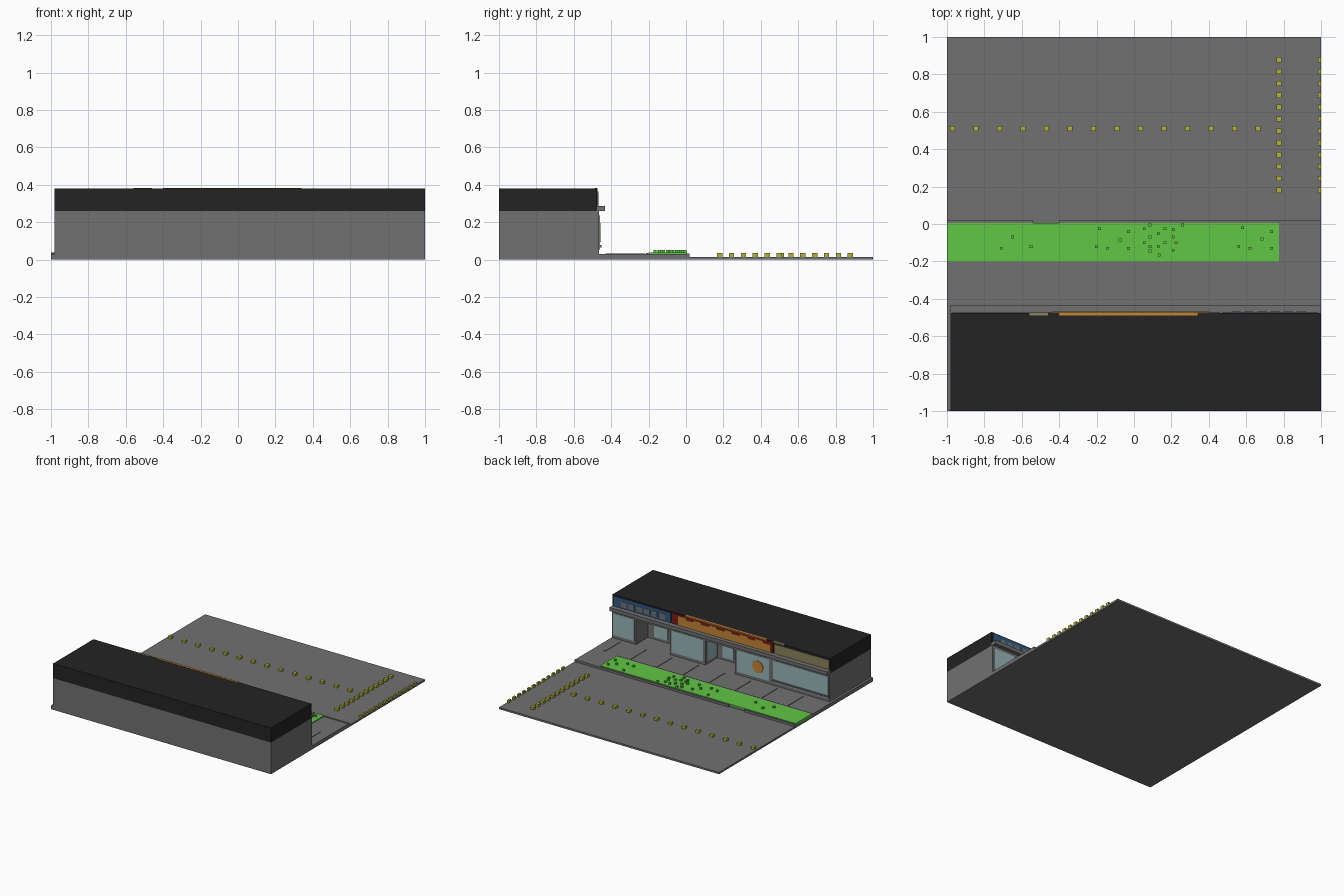
import bpy, bmesh, math


def colour(name, r, g, b):
    m = bpy.data.materials.new(name)
    m.diffuse_color = (r, g, b, 1)
    return m


GREY = colour("concrete_grey", 0.165, 0.165, 0.165)
BLACK = colour("roof_black", 0.017, 0.017, 0.017)
GREEN = colour("grass_green", 0.12, 0.57, 0.06)
YELLOW = colour("road_yellow", 0.46, 0.46, 0.035)
GLASS = colour("pale_glass", 0.32, 0.47, 0.48)
BLUE = colour("sign_blue", 0.03, 0.10, 0.23)
RED = colour("sign_red", 0.19, 0.012, 0.01)
ORANGE = colour("sign_orange", 0.55, 0.24, 0.035)
TAN = colour("sign_tan", 0.25, 0.23, 0.11)


def boxes(name, mat, ranges):
    """One object made of boxes, each given as x0, x1, y0, y1, z0, z1."""
    bm = bmesh.new()
    for x0, x1, y0, y1, z0, z1 in ranges:
        vs = bmesh.ops.create_cube(bm, size=1)["verts"]
        for v in vs:
            v.co = ((x0 + x1) / 2 + v.co.x * (x1 - x0),
                    (y0 + y1) / 2 + v.co.y * (y1 - y0),
                    (z0 + z1) / 2 + v.co.z * (z1 - z0))
    me = bpy.data.meshes.new(name)
    bm.to_mesh(me)
    bm.free()
    me.materials.append(mat)
    ob = bpy.data.objects.new(name, me)
    bpy.context.collection.objects.link(ob)
    return ob


# Ground: road, raised pavement, kerbs and parking dividers
boxes("road", GREY, [(-1, 1, 0.005, 1, 0, 0.015)])
boxes("pavement", GREY, [(-1, 1, -1, 0.005, 0, 0.03)])
boxes("kerbs", GREY, [(-1, -0.54, 0.005, 0.018, 0, 0.033),
                      (-0.4, 1, 0.005, 0.018, 0, 0.033),
                      (-1, 0.775, -0.215, -0.2, 0.02, 0.036)])
boxes("parking_dividers", GREY,
      [(x - 0.008, x + 0.008, -0.43, -0.22 if x < 0.9 else -0.235, 0.02, 0.034)
       for x in [-0.76 + 0.238 * i for i in range(8)]])

# Yellow road markers: one row and two columns
S = 0.014
marks = [(x - S, x + S, 0.51 - S, 0.51 + S, 0.01, 0.035)
         for x in [-0.97 + 0.1256 * i for i in range(14)]]
for i in range(12):
    y = 0.18 + 0.0635 * i
    marks.append((0.775 - S, 0.775 + S, y - S, y + S, 0.01, 0.035))
    marks.append((0.985, 1, y - S, y + S, 0.01, 0.035))
boxes("road_markers", YELLOW, marks)

# Lawn with scattered tufts
boxes("lawn", GREEN, [(-1, 0.775, -0.2, 0.005, 0.02, 0.037)])
tufts = [(-.71, -.13), (-.65, -.07), (-.55, -.12), (-.2, -.12), (-.185, -.025),
         (-.14, -.13), (-.075, -.085), (-.03, -.04), (-.03, -.13), (.055, -.025),
         (.055, -.1), (.085, -.005), (.085, -.07), (.085, -.12), (.085, -.145),
         (.13, -.05), (.13, -.12), (.135, -.165), (.165, -.025), (.165, -.1),
         (.21, -.07), (.21, -.03), (.21, -.14), (.225, -.1), (.26, -.005),
         (.56, -.12), (.58, -.02), (.62, -.13), (.685, -.08), (.735, -.04), (.735, -.13)]
T = 0.0075
boxes("grass_tufts", GREEN, [(x - T, x + T, y - T, y + T, 0.03, 0.051) for x, y in tufts])

# Building: rear block, shop fronts between two recessed entrances, header
F, B = -0.465, -0.62
boxes("rear_walls", GREY, [(-0.98, 1, -1, B, 0, 0.26)])
boxes("shop_fronts", GREY, [(-0.98, -0.12, B, F, 0, 0.26), (0.15, 0.47, B, F, 0, 0.26),
                            (0.78, 1, B, F, 0, 0.26)])
boxes("entrance_headers", GREY, [(-0.12, 0.15, B, F, 0.23, 0.26),
                                 (0.47, 0.78, B, F, 0.23, 0.26)])
boxes("roof", BLACK, [(-0.98, 1, -1, -0.477, 0.26, 0.38)])
boxes("canopy", GREY, [(-0.98, -0.51, -0.48, -0.432, 0.26, 0.288),
                       (-0.51, 0.05, -0.48, -0.436, 0.26, 0.288),
                       (0.05, 1, -0.48, -0.432, 0.26, 0.288)])

# Windows on the front, plus glass in the recessed entrances
panes = [(-0.97, -0.47), (-0.43, -0.14), (0.17, 0.455), (0.795, 0.985)]
boxes("front_windows", GLASS, [(a, b, F, F + 0.004, 0.055, 0.235) for a, b in panes])
boxes("window_sills", GREY, [(a, b, F, F + 0.014, 0.066, 0.078) for a, b in panes[:1]])
boxes("door_glass", GLASS, [(0.0, 0.10, B, B + 0.004, 0.05, 0.22),
                            (0.60, 0.72, B, B + 0.004, 0.05, 0.22)])
boxes("entrance_side_glass", GLASS, [(0.146, 0.15, B + 0.015, F - 0.015, 0.05, 0.22)])

# Sign boards
boxes("blue_sign", BLUE, [(0.47, 0.985, -0.48, -0.472, 0.27, 0.37)])
boxes("blue_sign_blocks", GREY, [(x, x + 0.05, -0.474, -0.469, 0.3, 0.345)
                                 for x in [0.52 + 0.07 * i for i in range(6)]])
boxes("red_sign", RED, [(-0.46, 0.46, -0.482, -0.472, 0.265, 0.375)])
boxes("orange_band", ORANGE,
      [(-0.44 + 0.07 * i, -0.37 + 0.07 * i, -0.474, -0.469,
        0.285, 0.35 + 0.014 * (i % 2)) for i in range(12)])
boxes("tan_sign", TAN, [(-0.97, -0.475, -0.48, -0.472, 0.27, 0.365)])
boxes("orange_sign_cap", ORANGE, [(-0.4, 0.34, -0.49, -0.472, 0.375, 0.382)])
boxes("tan_sign_cap", TAN, [(-0.56, -0.46, -0.49, -0.472, 0.375, 0.382)])

# Round decal on one window
bpy.ops.mesh.primitive_cylinder_add(vertices=8, radius=0.052, depth=0.004,
                                    location=(-0.33, F + 0.006, 0.145),
                                    rotation=(math.pi / 2, 0, 0))
decal = bpy.context.object
decal.name = "window_decal"
decal.data.materials.append(ORANGE)
